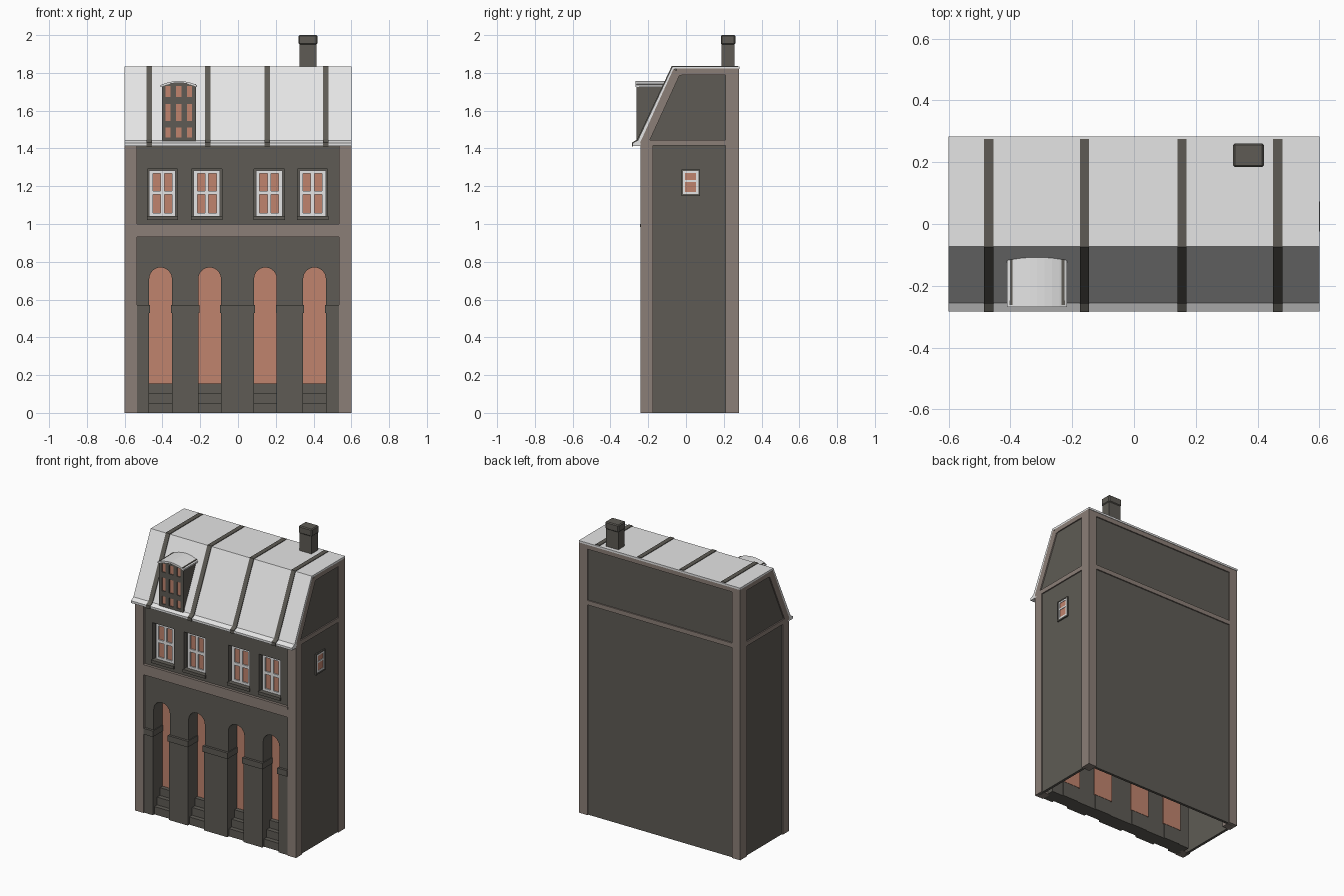
import bpy, bmesh, math

if "Cube" in bpy.data.objects:
    bpy.data.objects.remove(bpy.data.objects["Cube"])

def material(name, rgb):
    m = bpy.data.materials.new(name)
    m.diffuse_color = (*rgb, 1)
    m.use_nodes = True
    m.node_tree.nodes["Principled BSDF"].inputs["Base Color"].default_value = m.diffuse_color
    return m

DARK = material("dark_wall", (0.112, 0.105, 0.090))
BROWN = material("brown_trim", (0.260, 0.212, 0.185))
ORANGE = material("terracotta_pane", (0.530, 0.230, 0.155))
WHITE = material("pale_roof", (0.78, 0.78, 0.78))

def finish(bm, name, mat):
    bmesh.ops.recalc_face_normals(bm, faces=bm.faces)
    me = bpy.data.meshes.new(name)
    bm.to_mesh(me)
    bm.free()
    me.materials.append(mat)
    ob = bpy.data.objects.new(name, me)
    bpy.context.collection.objects.link(ob)
    return ob

def prism(name, pts, axis, a, b, mat):
    """Extrude a profile: axis 'x' takes (y, z) points, axis 'y' takes (x, z)."""
    bm = bmesh.new()
    place = (lambda p, t: (t, *p)) if axis == 'x' else (lambda p, t: (p[0], t, p[1]))
    lo = [bm.verts.new(place(p, a)) for p in pts]
    hi = [bm.verts.new(place(p, b)) for p in pts]
    bm.faces.new(lo)
    bm.faces.new(hi)
    n = len(pts)
    for i in range(n):
        j = (i + 1) % n
        bm.faces.new((lo[i], lo[j], hi[j], hi[i]))
    return finish(bm, name, mat)

def box(name, x0, x1, y0, y1, z0, z1, mat):
    return prism(name, [(x0, z0), (x1, z0), (x1, z1), (x0, z1)], 'y', y0, y1, mat)

def wall_with_openings(name, x, z0, z1, heads, y0, y1):
    """Wall whose openings run down to its lower edge."""
    pts = [(-x, z0)]
    for head in heads:
        pts += [(head[0][0], z0)] + head + [(head[-1][0], z0)]
    pts += [(x, z0), (x, z1), (-x, z1)]
    return prism(name, pts, 'y', y0, y1, DARK)

def glazing(name, ubars, zbars, d0, d1, mat, pane_d, axis='y'):
    """Bars (start, end) across and up, over one terracotta pane."""
    u0, u1, z0, z1 = ubars[0][0], ubars[-1][1], zbars[0][0], zbars[-1][1]
    def put(n, a, b, c, d, p, q, m):
        prism(n, [(a, c), (b, c), (b, d), (a, d)], axis, p, q, m)
    put(name + "_pane", u0 + .003, u1 - .003, z0 + .003, z1 - .003, pane_d, d1, ORANGE)
    for a, b in ubars:
        put(name + "_upright", a, b, z0, z1, d0, d1, mat)
    for (a, b) in zbars:
        for (_, l), (r, _) in zip(ubars, ubars[1:]):
            put(name + "_crossbar", l, r, a, b, d0, d1, mat)

FY = -0.225   # front wall plane

# Ground floor arcade: arched wall, doors, steps
R, SPRING = 0.06, 0.71
arches = [-0.41, -0.15, 0.145, 0.405]
heads = [[(c - R * math.cos(math.pi * i / 12), SPRING + R * math.sin(math.pi * i / 12))
          for i in range(13)] for c in arches]
wall_with_openings("arcade_wall", 0.55, 0, 0.95, heads, FY, -0.13)
for c in arches:
    box("door_panel", c - R - .01, c + R + .01, -0.13, -0.123, 0.10, 0.785, ORANGE)
    for i in range(3):
        box("door_step", c - R, c + R, -0.218 + 0.03 * i, -0.125,
            0.052 * i, 0.052 * (i + 1), DARK)

# Piers with imposts between the arches
edges = [-0.535] + [e for c in arches for e in (c - R, c + R)] + [0.535]
for a, b in zip(edges[::2], edges[1::2]):
    box("pier", a, b, -0.234, FY + .01, 0, 0.53, DARK)
    l = a - (.005 if a > -0.53 else 0)
    r = b + (.005 if b < 0.53 else 0)
    box("impost", l, r, -0.241, -0.135, 0.53, 0.57, DARK)

# Band between floors
box("floor_band", -0.54, 0.54, -0.24, -0.19, 0.93, 1.0, BROWN)
box("floor_band_ledge", -0.54, 0.54, -0.243, -0.20, 0.985, 1.0, BROWN)

# Upper floor wall with four windows
wins = [-0.40, -0.165, 0.165, 0.395]
box("upper_wall_base", -0.55, 0.55, FY, -0.185, 0.98, 1.035, DARK)
wall_with_openings("upper_wall", 0.55, 1.035, 1.44,
                   [[(c - .08, 1.29), (c + .08, 1.29)] for c in wins], FY, -0.185)
for c in wins:
    box("window_sill", c - .083, c + .083, -0.234, -0.19, 1.022, 1.042, DARK)
    box("window_backing", c - .09, c + .09, -0.192, -0.182, 1.03, 1.30, DARK)
    glazing("window", [(c - .07, c - .05), (c - .01, c + .01), (c + .05, c + .07)],
            [(1.042, 1.058), (1.155, 1.175), (1.268, 1.284)], -0.203, -0.188, WHITE, -0.195)

# Side and back walls, with trims mirrored left and right
gable = [(-0.215, 0), (0.27, 0), (0.27, 1.822), (-0.068, 1.822), (-0.235, 1.44), (-0.215, 1.44)]
slope_trim = [(-0.243, 1.43), (-0.066, 1.822), (-0.015, 1.79), (-0.035, 1.785), (-0.198, 1.43)]
for s in (-1, 1):
    prism("side_wall", gable, 'x', s * 0.575, s * 0.592, DARK)
    prism("gable_slope_trim", slope_trim, 'x', s * 0.57, s * 0.60, BROWN)
    def trim(name, w, y0, y1, z0, z1):
        box(name, *sorted((s * 0.60, s * (0.60 - w))), y0, y1, z0, z1, BROWN)
    trim("front_corner_post", 0.065, -0.24, -0.175, 0, 1.44)
    trim("back_corner_post", 0.062, 0.21, 0.28, 0, 1.822)
    trim("gable_top_trim", 0.03, -0.05, 0.215, 1.79, 1.822)
    trim("side_floor_trim", 0.03, -0.20, 0.215, 1.415, 1.445)
box("back_wall", -0.58, 0.58, 0.255, 0.272, 0, 1.822, DARK)
box("back_floor_trim", -0.54, 0.54, 0.25, 0.28, 1.415, 1.445, BROWN)
box("back_top_trim", -0.54, 0.54, 0.25, 0.28, 1.79, 1.822, BROWN)

# Small window on the right side only
glazing("side_window", [(-0.016, -0.004), (0.053, 0.065)],
        [(1.158, 1.17), (1.222, 1.233), (1.27, 1.28)], 0.599, 0.585, WHITE, 0.596, 'x')
for a, b, z0, z1 in ((-.025, -.016, 1.148, 1.288), (.065, .073, 1.148, 1.288),
                     (-.016, .065, 1.148, 1.158), (-.016, .065, 1.28, 1.288)):
    prism("side_window_surround", [(a, z0), (b, z0), (b, z1), (a, z1)],
          'x', 0.58, 0.601, DARK)

# Mansard roof with a lip at the eaves
roof = [(0.283, 1.833), (-0.072, 1.833), (-0.255, 1.443), (-0.283, 1.428), (-0.283, 1.413),
        (-0.225, 1.413), (-0.238, 1.44), (-0.062, 1.82), (0.283, 1.82)]
prism("roof", roof, 'x', -0.60, 0.60, WHITE)

# Dark seam strips running over the roof
strip = [(0.275, 1.837), (-0.075, 1.837), (-0.259, 1.447), (-0.285, 1.432), (-0.285, 1.409),
         (-0.27, 1.42), (-0.25, 1.435), (-0.07, 1.826), (0.275, 1.826)]
for c in (-0.47, -0.16, 0.155, 0.465):
    prism("roof_strip", strip, 'x', c - 0.015, c + 0.015, DARK)

# Dormer: wedge body, barred window, curved cap
DX = -0.3135
prism("dormer_body", [(-0.25, 1.742), (-0.25, 1.437), (-0.235, 1.437), (-0.10, 1.742)],
      'x', DX - .088, DX + .088, DARK)
glazing("dormer_window",
        [(DX - .09, DX - .07), (DX - .043, DX - .015), (DX + .015, DX + .043), (DX + .07, DX + .09)],
        [(1.437, 1.457), (1.51, 1.545), (1.635, 1.672), (1.73, 1.742)],
        -0.262, -0.248, DARK, -0.256)
arc = [(DX + .0975 * (i / 4 - 1), 1.757 - .022 * (i / 4 - 1) ** 2) for i in range(9)]
prism("dormer_cap", arc + [(x, z - .010) for x, z in reversed(arc)], 'y', -0.268, -0.105, WHITE)
under = [(x, z - .008) for x, z in arc[1:-1]]
prism("dormer_tympanum", under + [(under[-1][0], 1.73), (under[0][0], 1.73)],
      'y', -0.26, -0.115, DARK)

# Chimney with a slightly wider cap
box("chimney", 0.325, 0.415, 0.189, 0.256, 1.822, 1.96, DARK)
cap = box("chimney_cap", 0.32, 0.42, 0.184, 0.261, 1.95, 2.0, DARK)
bev = cap.modifiers.new("soft_edge", 'BEVEL')
bev.width, bev.segments = 0.006, 1
